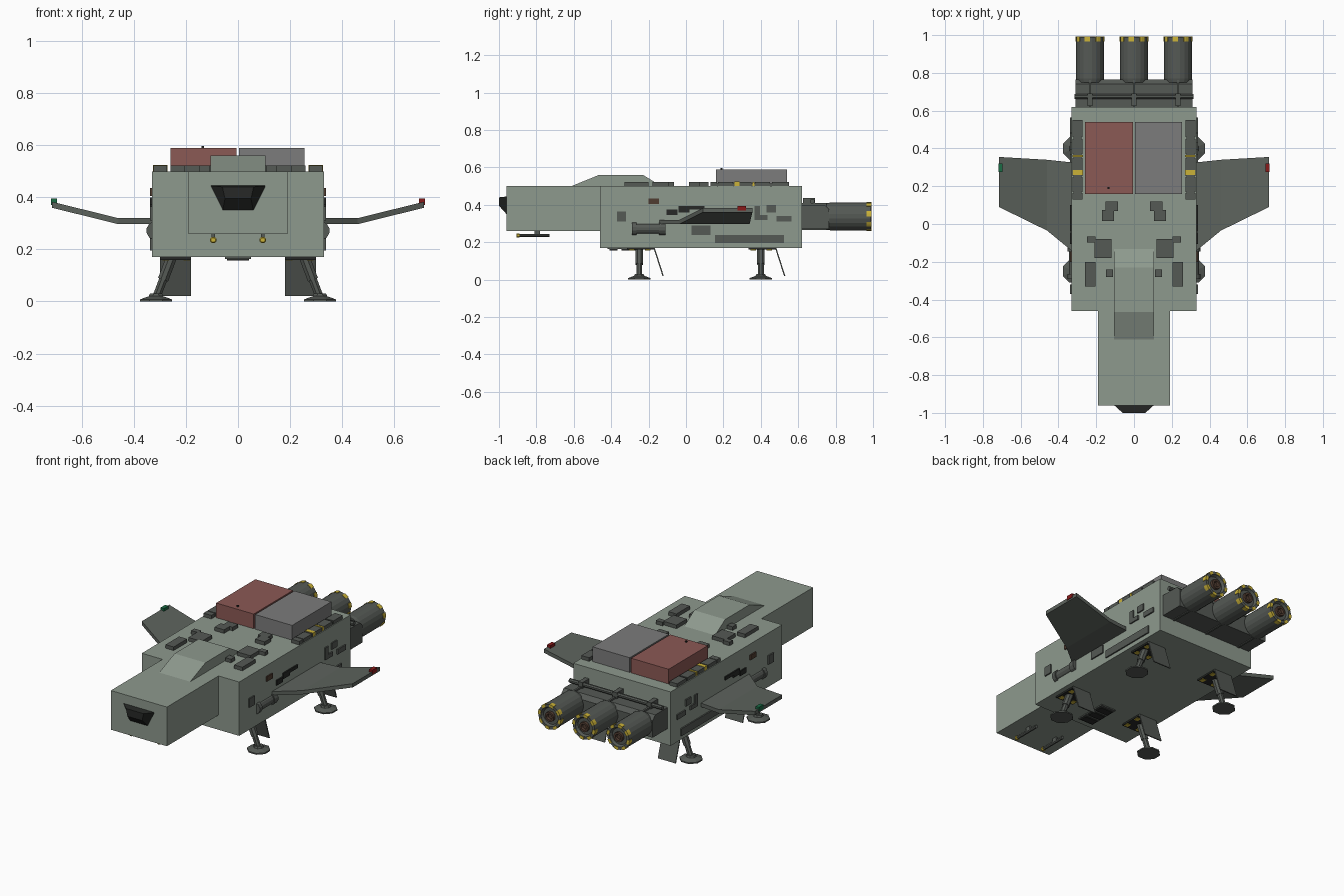
import bpy, bmesh, math
from mathutils import Vector

if "Cube" in bpy.data.objects:
    bpy.data.objects.remove(bpy.data.objects["Cube"])


def mat(name, r, g, b):
    m = bpy.data.materials.new(name)
    m.diffuse_color = (r, g, b, 1)
    m.use_nodes = True
    m.node_tree.nodes["Principled BSDF"].inputs["Base Color"].default_value = m.diffuse_color
    return m


HULL = mat("hull_green", .27, .32, .27)
DARK = mat("dark_metal", .09, .10, .09)
BLACK = mat("black", .02, .022, .02)
WING = mat("wing_grey", .11, .125, .11)
RED = mat("crate_red", .26, .10, .09)
GREY = mat("crate_grey", .2, .2, .2)
YEL = mat("yellow", .6, .45, .04)
RUST = mat("rust", .08, .045, .03)
LRED = mat("light_red", .25, .01, .01)
LGREEN = mat("light_green", .01, .15, .06)
SIDE = ((1, "right"), (-1, "left"))


def finish(name, bm, m):
    bmesh.ops.recalc_face_normals(bm, faces=bm.faces)
    me = bpy.data.meshes.new(name)
    bm.to_mesh(me)
    bm.free()
    me.materials.append(m)
    ob = bpy.data.objects.new(name, me)
    bpy.context.collection.objects.link(ob)
    return ob


def loft(name, loops, m):
    """Skin closed loops of equal length and cap both ends."""
    bm = bmesh.new()
    rings = [[bm.verts.new(p) for p in lp] for lp in loops]
    n = len(rings[0])
    for a, b in zip(rings, rings[1:]):
        for i in range(n):
            j = (i + 1) % n
            bm.faces.new((a[i], a[j], b[j], b[i]))
    bm.faces.new(rings[0])
    bm.faces.new(rings[-1])
    return finish(name, bm, m)


def box(name, x, y, z, m):
    q = [(x[0], y[0]), (x[1], y[0]), (x[1], y[1]), (x[0], y[1])]
    return loft(name, [[(a, b, h) for a, b in q] for h in z], m)


def pair(name, x, y, z, m):
    for s, side in SIDE:
        box(f"{name}_{side}", (s * x[0], s * x[1]), y, z, m)


def tube(name, base, axis, stations, m, n=16, a0=0.0, a1=None):
    """Turned part: stations are (distance along axis, radius)."""
    base, q = Vector(base), Vector(axis).to_track_quat('Z', 'Y')
    loops = []
    for d, r in stations:
        loops.append([base + q @ Vector((r * math.cos(t), r * math.sin(t), d))
                      for t in [math.tau * (i + .5) / n for i in range(n)]])
    return loft(name, loops, m)


# Hull, nose and raised cabin roof
box("hull", (-.33, .33), (-.46, .62), (.17, .50), HULL)
box("nose", (-.19, .19), (-.96, -.46), (.26, .50), HULL)
roof = [(-.615, .499), (-.465, .56), (-.23, .56), (-.13, .499)]
loft("cabin_roof", [[(x, y, z) for y, z in roof] for x in (-.105, .105)], HULL)

# Cockpit window wedge
back = [(-.11, .445), (.11, .445), (.06, .345), (-.06, .345)]
front = [(-.06, .44), (.06, .44), (.05, .395), (-.05, .395)]
loft("cockpit_window", [[(x, -.955, z) for x, z in back],
                        [(x, -1.0, z) for x, z in front]], BLACK)

# Roof crates
box("red_crate", (-.26, -.006), (.16, .54), (.495, .59), RED)
box("grey_crate", (.004, .255), (.16, .54), (.495, .59), GREY)
box("crate_latch", (-.14, -.13), (.185, .195), (.585, .598), BLACK)

# Roof rails with yellow bands
for i, (a, b) in enumerate([(.13, .165), (.17, .25), (.255, .35), (.37, .45), (.46, .55)]):
    pair(f"roof_rail_{i}", (.272, .325), (a, b), (.495, .522), DARK)
pair("rail_core", (.277, .32), (.13, .55), (.495, .515), DARK)
pair("rail_band_wide", (.271, .326), (.26, .285), (.495, .524), YEL)
pair("rail_band_thin", (.271, .326), (.355, .365), (.495, .523), YEL)

# Roof panels
ROOF = [(.085, .15, .07, .12), (.105, .17, .015, .075), (.12, .21, -.18, -.08),
        (.205, .25, -.097, -.065), (.205, .26, -.33, -.20), (.11, .148, -.28, -.24)]
for i, (x0, x1, y0, y1) in enumerate(ROOF):
    pair(f"roof_panel_{i}", (x0, x1), (y0, y1), (.495, .522), DARK)

# Side panels
PANELS = [(-.37, -.32, .31, .365, DARK), (-.20, -.145, .405, .435, RUST),
          (-.105, -.045, .345, .375, BLACK), (-.04, .02, .36, .395, BLACK),
          (.0, .10, .375, .395, BLACK), (.03, .13, .24, .29, DARK),
          (.155, .525, .195, .24, DARK), (.365, .395, .32, .395, DARK),
          (.39, .435, .32, .345, DARK), (.43, .48, .36, .40, DARK),
          (.485, .565, .31, .34, DARK)]
for i, (y0, y1, z0, z1, m) in enumerate(PANELS):
    pair(f"side_panel_{i}", (.32, .338), (y0, y1), (z0, z1), m)

for s, side in SIDE:
    # Side tank
    tube(f"side_tank_{side}", (s * .315, -.29, .272), (0, 1, 0),
         [(0, .037), (.025, .037), (.025, .03), (.145, .03), (.145, .037), (.18, .037)], DARK, 12)

    # Cranked wing
    ribs = [(.32, -.15, .325, .297), (.46, -.035, .34, .297), (.715, .09, .355, .36)]
    loft(f"wing_{side}", [[(s * x, f, z), (s * x, b, z), (s * x, b, z + .023), (s * x, f, z + .023)]
                          for x, f, b, z in ribs], WING)
    box(f"wing_light_{side}", (s * .695, s * .718), (.275, .32), (.37, .395),
        LRED if s > 0 else LGREEN)

    # Nose guns
    tube(f"gun_barrel_{side}", (s * .095, -.895, .236), (0, 1, 0), [(0, .01), (.165, .01)], DARK, 8)
    tube(f"gun_tip_{side}", (s * .095, -.907, .236), (0, 1, 0), [(0, .009), (.004, .013), (.018, .013)], YEL, 8)
    box(f"gun_mount_{side}", (s * .088, s * .102), (-.81, -.78), (.24, .265), DARK)

    # Landing gear: well, strut, brace, foot and open door
    for y, end in ((-.25, "front"), (.40, "rear")):
        n = f"{end}_{side}"
        box(f"gear_well_{n}", (s * .18, s * .30), (y - .065, y + .08), (.16, .175), BLACK)
        for k, (dx, dy) in enumerate([(.185, -.055), (.185, .03), (.265, -.055), (.265, .03)]):
            box(f"gear_hazard_{n}_{k}", (s * dx, s * (dx + .025)), (y + dy, y + dy + .03), (.157, .17), YEL)
        top, foot = Vector((s * .255, y, .17)), Vector((s * .315, y, .012))
        L = (foot - top).length
        tube(f"gear_strut_{n}", top, foot - top, [(0, .022), (L * .55, .022), (L * .55, .017), (L, .017)], DARK, 8)
        tube(f"gear_foot_{n}", (s * .315, y, 0), (0, 0, 1), [(0, .066), (.008, .066), (.02, .03), (.03, .025)], DARK, 8)
        door = [(y + .076, .17), (y + .083, .17), (y + .131, .02), (y + .124, .02)]
        loft(f"gear_door_{n}", [[(s * x, a, z) for a, z in door] for x in (.18, .30)], DARK)

# Belly vents
box("belly_vent_frame", (-.05, .05), (-.42, -.22), (.163, .175), DARK)
for i in range(3):
    box(f"belly_vent_{i}", (-.042, .042), (-.41 + i * .065, -.365 + i * .065), (.157, .17), BLACK)

# Engine block with ribs and cross bar
block = [(.61, .27), (.765, .27), (.765, .375), (.74, .40), (.61, .40)]
loft("engine_block", [[(x, y, z) for y, z in block] for x in (-.31, .31)], DARK)
tube("engine_cross_bar", (-.315, .675, .42), (1, 0, 0), [(0, .013), (.63, .013)], DARK, 8)
for i, x in enumerate((-.233, 0, .233)):
    box(f"engine_rib_{i}", (x - .006, x + .006), (.61, .77), (.265, .41), DARK)
    box(f"bar_clamp_{i}", (x - .014, x + .014), (.625, .69), (.40, .437), DARK)
    # Engine barrel with hollow nozzle
    tube(f"engine_{i}", (x, .75, .338), (0, 1, 0),
         [(0, .07), (.02, .075), (.24, .075), (.24, .058), (.225, .05), (.225, .028)], DARK, 20)
    tube(f"engine_core_{i}", (x, .96, .338), (0, 1, 0), [(0, .03), (.032, .03), (.032, .018), (.02, .014)], RUST, 12)
    # Yellow hazard blocks round the rim
    for k in range(8):
        arc = [math.tau * (k / 8) + t for t in (0, .19, .38)]
        prof = [(math.cos(t) * r, math.sin(t) * r)
                for r, ts in ((.0775, arc), (.06, arc[::-1])) for t in ts]
        loft(f"engine_hazard_{i}_{k}", [[(x + a, y, .338 + b) for a, b in prof] for y in (.965, .992)], YEL)
